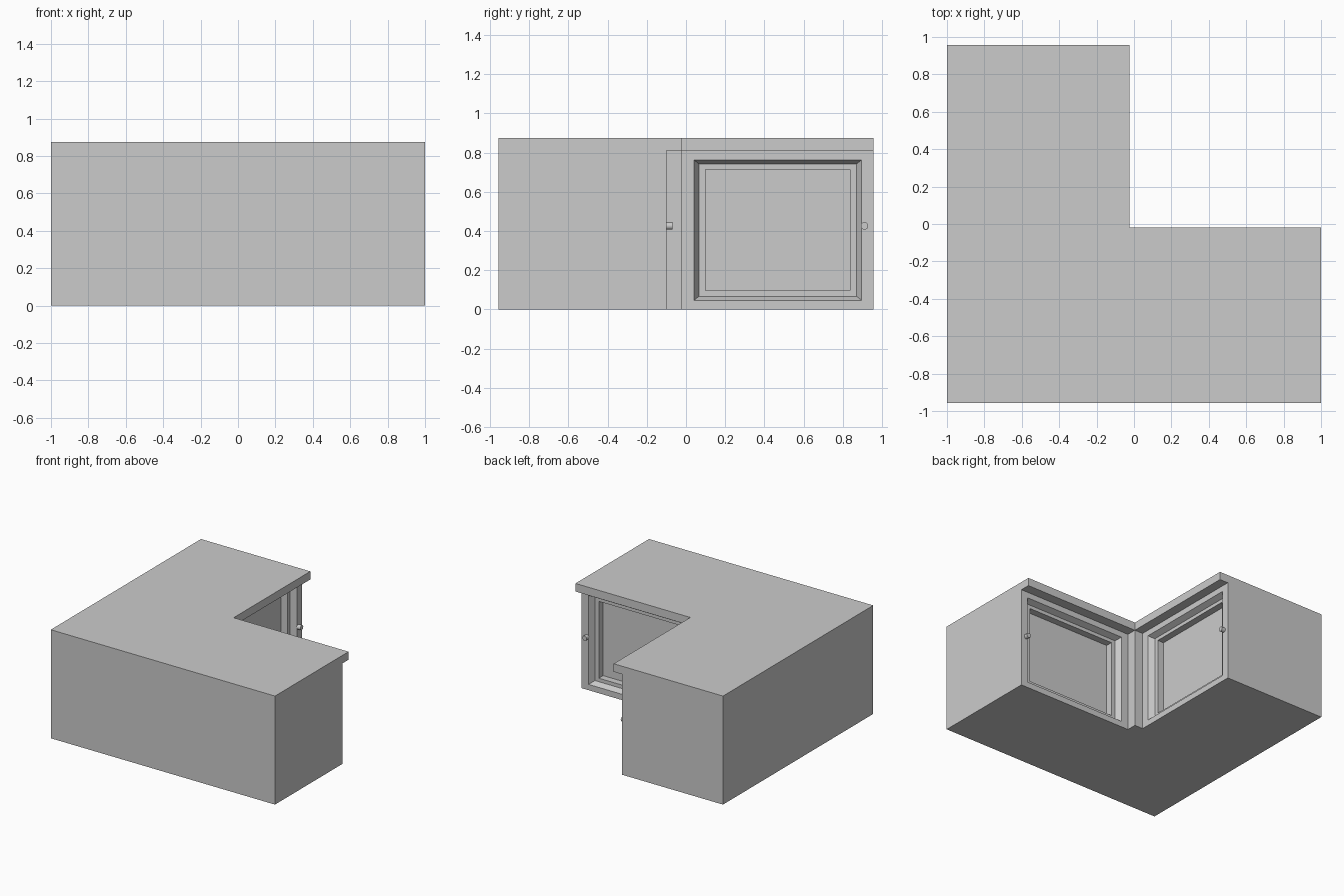
import bpy, bmesh, math
from mathutils import Matrix

if "Cube" in bpy.data.objects:
    bpy.data.objects.remove(bpy.data.objects["Cube"])

X0, X1, Y0, Y1 = -1.0, 1.0, -0.957, 0.957   # overall footprint
EX, EY = -0.025, -0.02                      # counter inner edges
FX, FY = -0.10, -0.10                       # cabinet door faces
Z_BODY, Z_TOP = 0.81, 0.875


def finish(bm, name):
    bmesh.ops.recalc_face_normals(bm, faces=bm.faces)
    mesh = bpy.data.meshes.new(name)
    bm.to_mesh(mesh)
    bm.free()
    ob = bpy.data.objects.new(name, mesh)
    bpy.context.collection.objects.link(ob)
    return ob


def prism(profile, z0, z1):
    bm = bmesh.new()
    face = bm.faces.new([bm.verts.new((x, y, z0)) for x, y in profile])
    ext = bmesh.ops.extrude_face_region(bm, geom=[face], use_keep_orig=True)
    top = [g for g in ext["geom"] if isinstance(g, bmesh.types.BMVert)]
    bmesh.ops.translate(bm, verts=top, vec=(0, 0, z1 - z0))
    bmesh.ops.recalc_face_normals(bm, faces=bm.faces)
    return bm


def ring(bm, face, axis, side, height, depth):
    """Inset a door face with separate side and height margins, then sink it."""
    bmesh.ops.inset_individual(bm, faces=[face], thickness=height, depth=-depth)
    mid = face.calc_center_median()[axis]
    for v in face.verts:
        v.co[axis] += (side - height) * (1 if v.co[axis] < mid else -1)


# cabinet body: L shape with a corner post and two recessed panel doors
bm = prism([(X0, Y0), (X1, Y0), (X1, FY), (EX, FY), (EX, EY), (FX, EY),
            (FX, Y1), (X0, Y1)], 0, Z_BODY)
doors = []
for f in bm.faces:
    c = f.calc_center_median()
    if f.normal.y > 0.9 and abs(c.y - FY) < 1e-4:
        doors.append((f, 0))
    elif f.normal.x > 0.9 and abs(c.x - FX) < 1e-4:
        doors.append((f, 1))
for face, axis in doors:
    ring(bm, face, axis, 0.080, 0.066, 0)        # flat frame
    ring(bm, face, axis, 0.034, 0.029, 0.045)    # sloped moulding
    ring(bm, face, axis, 0.046, 0.040, 0)        # inner ledge
    ext = bmesh.ops.extrude_discrete_faces(bm, faces=[face])["faces"][0]
    ext.normal_update()
    bmesh.ops.translate(bm, verts=ext.verts, vec=ext.normal * -0.055)
finish(bm, "cabinet_body")

# countertop overhanging the doors
finish(prism([(X0, Y0), (X1, Y0), (X1, EY), (EX, EY), (EX, Y1), (X0, Y1)],
             Z_BODY, Z_TOP), "countertop")

# door knobs: one on each door near the free end
for name, loc, rot in (
        ("right_door_knob", (X1 - 0.046, FY + 0.014, 0.426), Matrix.Rotation(math.pi / 2, 4, 'X')),
        ("left_door_knob", (FX + 0.014, Y1 - 0.046, 0.426), Matrix.Rotation(math.pi / 2, 4, 'Y'))):
    bm = bmesh.new()
    bmesh.ops.create_cone(bm, cap_ends=True, segments=24, radius1=0.019, radius2=0.019,
                          depth=0.034, matrix=Matrix.Translation(loc) @ rot)
    ob = finish(bm, name)
    bpy.ops.object.select_all(action='DESELECT')
    ob.select_set(True)
    bpy.context.view_layer.objects.active = ob
    bpy.ops.object.shade_smooth_by_angle(angle=math.radians(35))
